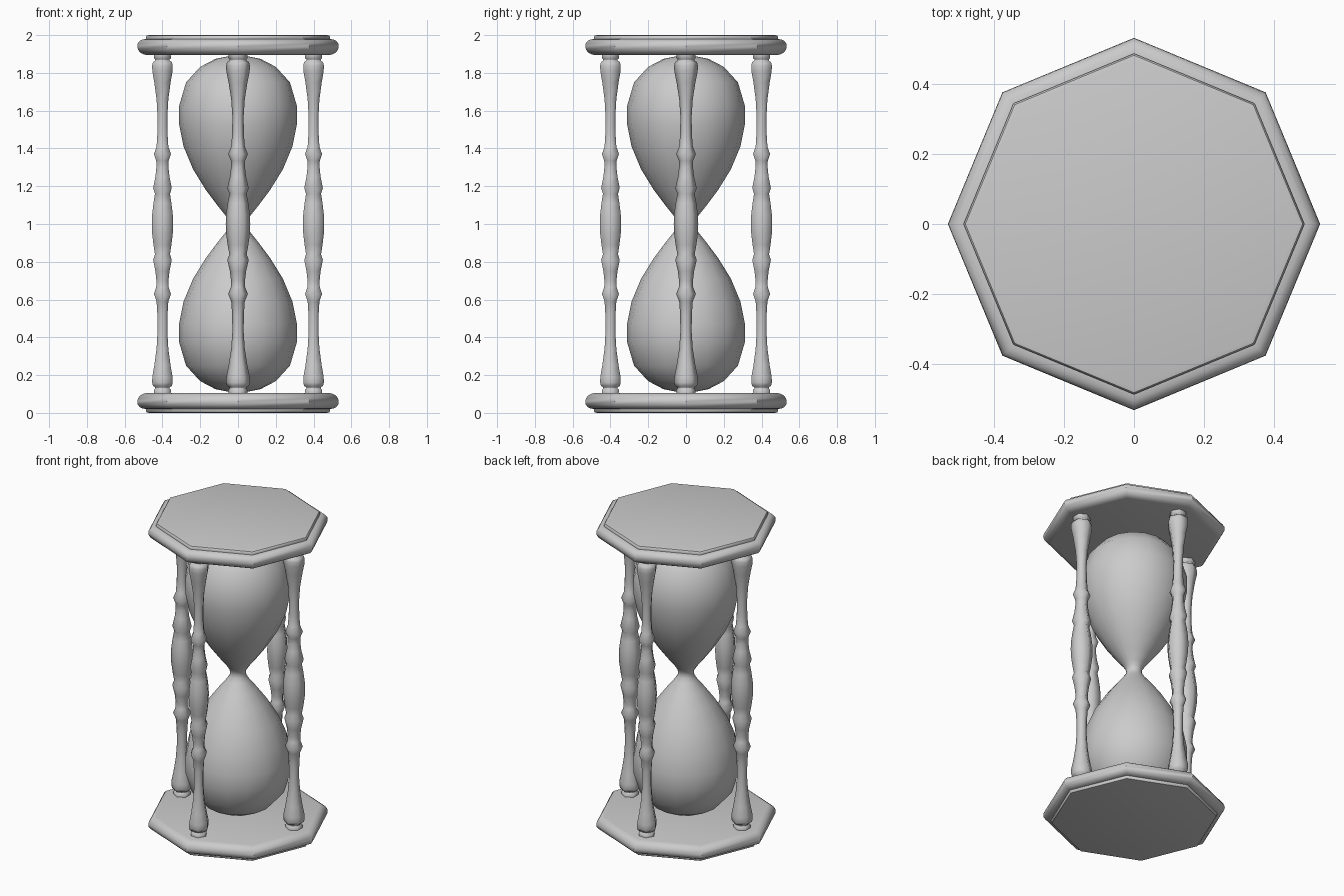
import bpy, bmesh
from math import sin, cos, pi, radians

if "Cube" in bpy.data.objects:
    bpy.data.objects.remove(bpy.data.objects["Cube"])


def lathe(name, profile, sides, loc=(0, 0, 0), turn=0.0, sharp=40):
    """Turned part: rings of (radius, z) points, capped at both ends."""
    bm = bmesh.new()
    rings = [[bm.verts.new((r * cos(turn + 2 * pi * i / sides),
                            r * sin(turn + 2 * pi * i / sides), z))
              for i in range(sides)] for r, z in profile]
    for a, b in zip(rings, rings[1:]):
        for i in range(sides):
            j = (i + 1) % sides
            bm.faces.new((a[i], a[j], b[j], b[i]))
    bm.faces.new(rings[0][::-1])
    bm.faces.new(rings[-1])
    bmesh.ops.recalc_face_normals(bm, faces=bm.faces)
    mesh = bpy.data.meshes.new(name)
    bm.to_mesh(mesh)
    bm.free()
    obj = bpy.data.objects.new(name, mesh)
    obj.location = loc
    bpy.context.collection.objects.link(obj)
    bpy.ops.object.select_all(action='DESELECT')
    obj.select_set(True)
    bpy.context.view_layer.objects.active = obj
    bpy.ops.object.shade_smooth_by_angle(angle=radians(sharp))
    return obj


def mirrored(half):
    """Complete a lower-half profile by reflecting it about z = 1."""
    return half + [(r, 2 - z) for r, z in reversed(half) if z < 1]


# Octagonal end plates with a rounded rim and a small raised step
plate = [(0.47, 0), (0.483, 0.003), (0.488, 0.01), (0.488, 0.021),
         (0.505, 0.023), (0.521, 0.031), (0.531, 0.045), (0.533, 0.06),
         (0.529, 0.077), (0.518, 0.092), (0.503, 0.101), (0.485, 0.105)]
lathe("bottom_plate", plate, 8)
lathe("top_plate", [(r, 2 - z) for r, z in reversed(plate)], 8)

# Double glass bulb
bulb = [(0.05, 0.112), (0.12, 0.126), (0.2, 0.168), (0.275, 0.25),
        (0.312, 0.375), (0.312, 0.47), (0.288, 0.59), (0.238, 0.71),
        (0.17, 0.82), (0.11, 0.9), (0.066, 0.955), (0.05, 0.98), (0.046, 1.0)]
lathe("glass_bulb", mirrored(bulb), 16, sharp=60)

# Four turned six-sided posts
post = [(0.05, 0.1), (0.052, 0.122), (0.044, 0.128), (0.044, 0.135),
        (0.058, 0.143), (0.063, 0.16), (0.062, 0.19), (0.05, 0.25),
        (0.036, 0.34), (0.03, 0.43), (0.031, 0.52), (0.036, 0.59),
        (0.052, 0.63), (0.038, 0.665), (0.037, 0.7), (0.043, 0.75),
        (0.057, 0.81), (0.046, 0.84), (0.055, 0.89), (0.063, 0.95),
        (0.065, 1.0)]
for i, side in enumerate(("right", "back", "left", "front")):
    a = i * pi / 2
    lathe(side + "_post", mirrored(post), 6,
          (0.4 * cos(a), 0.4 * sin(a), 0), a + pi / 2, sharp=62)
